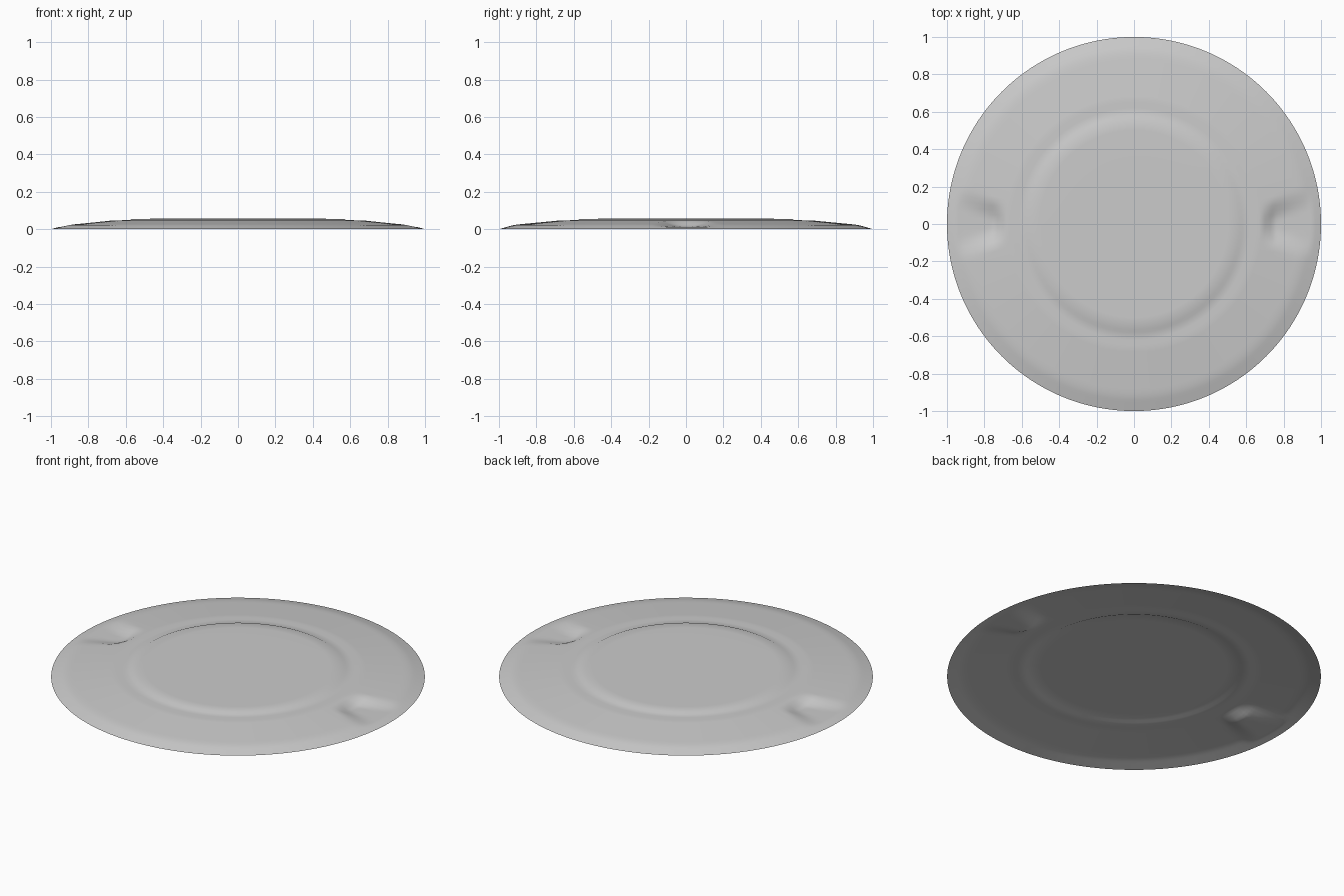
import bpy
import bmesh
import math

cube = bpy.data.objects.get("Cube")
if cube:
    bpy.data.objects.remove(cube, do_unlink=True)

# Radius and height along the shallow disc, from centre to rim
PROFILE = [(0, .056), (.4, .056), (.565, .055), (.58, .048), (.67, .047),
           (.9, .025), (.93, .02), (1, 0)]
SEGMENTS = 192


def disc_height(r):
    for (r0, z0), (r1, z1) in zip(PROFILE, PROFILE[1:]):
        if r <= r1:
            return z0 + (z1 - z0) * (r - r0) / (r1 - r0)
    return 0


def height(x, y, r):
    """Disc height with a finger hollow pressed in at each side."""
    z = disc_height(r)
    ax, ay = abs(x), abs(y)
    if ax > .6:
        half_width = .1 + (ax - .68) / 3
        blend = min(1, max(0, (half_width - ay) / .09))
        floor = .012 + max(0, .75 - ax) / 2
        z += (min(z, floor) - z) * blend
    return z


# Thin disc as concentric rings, finer where the hollows are
radii = [.15, .3, .4, .5, .565, .58, .62, .65]
radii += [.67 + .33 * i / 22 for i in range(23)]
bm = bmesh.new()
centre = bm.verts.new((0, 0, disc_height(0)))
rings = []
for r in radii:
    ring = []
    for i in range(SEGMENTS):
        a = math.tau * i / SEGMENTS
        x, y = r * math.cos(a), r * math.sin(a)
        ring.append(bm.verts.new((x, y, height(x, y, r))))
    rings.append(ring)
for i in range(SEGMENTS):
    j = (i + 1) % SEGMENTS
    bm.faces.new((centre, rings[0][i], rings[0][j]))
    for inner, outer in zip(rings, rings[1:]):
        bm.faces.new((inner[i], outer[i], outer[j], inner[j]))
for face in bm.faces:
    face.smooth = True

mesh = bpy.data.meshes.new("disc")
bm.to_mesh(mesh)
bm.free()
disc = bpy.data.objects.new("disc", mesh)
bpy.context.collection.objects.link(disc)

# Plain grey
grey = bpy.data.materials.new("light grey")
grey.use_nodes = True
colour = (.6, .6, .6, 1)
grey.diffuse_color = colour
grey.node_tree.nodes["Principled BSDF"].inputs["Base Color"].default_value = colour
mesh.materials.append(grey)
